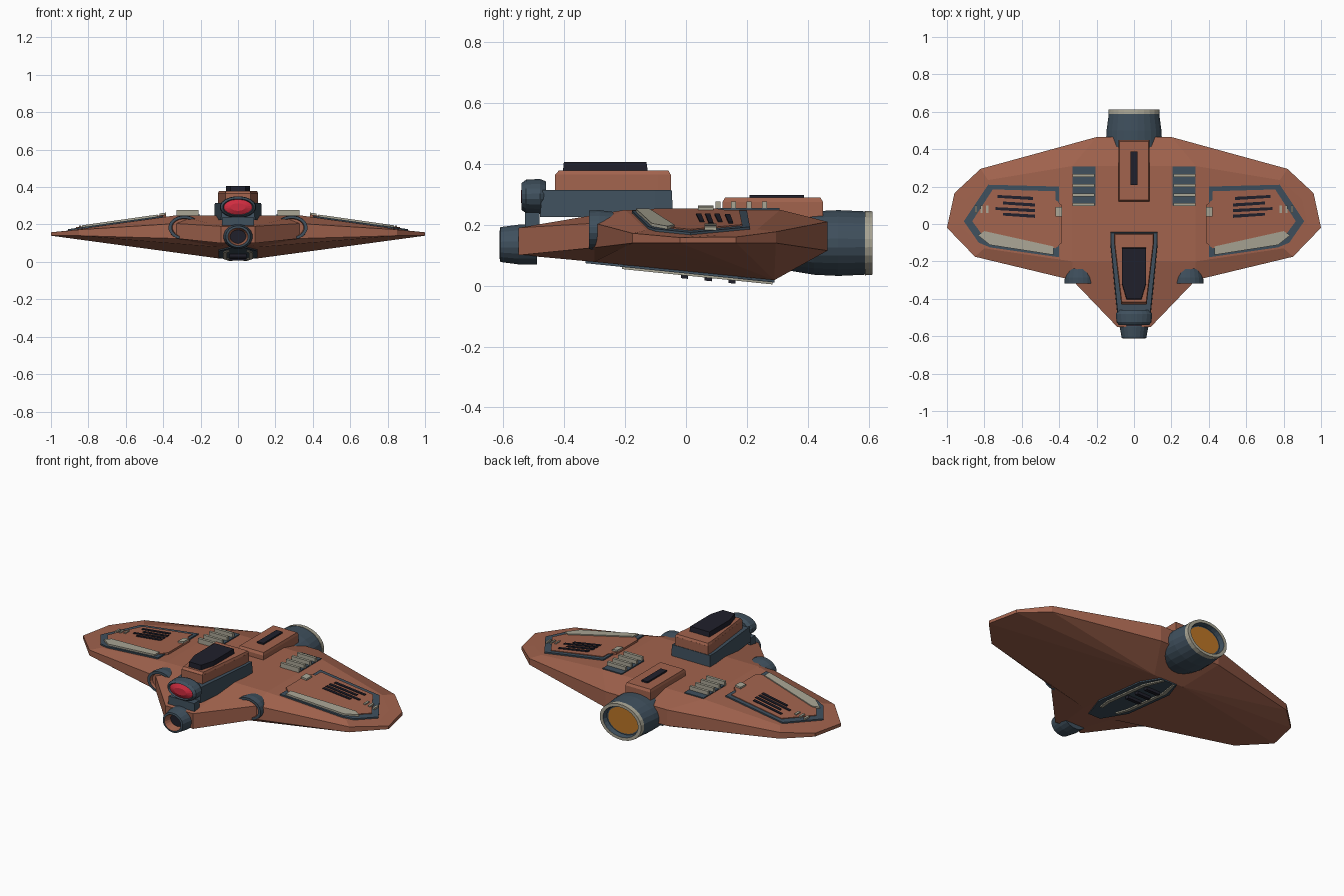
import bpy, bmesh, math

if "Cube" in bpy.data.objects:
    bpy.data.objects.remove(bpy.data.objects["Cube"], do_unlink=True)


def material(name, rgb):
    m = bpy.data.materials.new(name)
    m.use_nodes = True
    m.diffuse_color = (*rgb, 1)
    m.node_tree.nodes["Principled BSDF"].inputs["Base Color"].default_value = (*rgb, 1)
    return m


RUST = material("rust_brown", (0.36, 0.125, 0.075))
SLATE = material("slate_blue", (0.05, 0.08, 0.11))
PALE = material("pale_metal", (0.4, 0.38, 0.3))
BLACK = material("near_black", (0.014, 0.014, 0.024))
RED = material("lens_red", (0.62, 0.025, 0.05))
ORANGE = material("exhaust_orange", (0.5, 0.18, 0.02))


def make(name, verts, faces, mats, idx=None, mirror=False):
    bm = bmesh.new()
    vs = [bm.verts.new(v) for v in verts]
    for i, f in enumerate(faces):
        face = bm.faces.new([vs[j] for j in f])
        face.material_index = idx[i] if idx else 0
    bmesh.ops.recalc_face_normals(bm, faces=bm.faces)
    me = bpy.data.meshes.new(name)
    bm.to_mesh(me)
    bm.free()
    for m in mats:
        me.materials.append(m)
    ob = bpy.data.objects.new(name, me)
    bpy.context.collection.objects.link(ob)
    if mirror:
        mod = ob.modifiers.new("mirror", 'MIRROR')
        mod.use_clip = True
    return ob


def sym(pts):
    return pts + [(-x, y) for x, y in reversed(pts)]


def rect(x0, x1, y0, y1):
    return [(x0, y0), (x1, y0), (x1, y1), (x0, y1)]


def slab(name, pts, surf, low, high, mat, mirror=False, shrink=1.0):
    """Extruded outline that follows a height rule; shrink tapers its top."""
    n = len(pts)
    cx, cy = sum(p[0] for p in pts) / n, sum(p[1] for p in pts) / n
    top = [(cx + (x - cx) * shrink, cy + (y - cy) * shrink) for x, y in pts]
    verts = [(x, y, surf(x, y) + low) for x, y in pts]
    verts += [(x, y, surf(x, y) + high) for x, y in top]
    faces = [list(range(n)), list(range(n, 2 * n))]
    faces += [(i, (i + 1) % n, n + (i + 1) % n, n + i) for i in range(n)]
    return make(name, verts, faces, [mat], mirror=mirror)


def tube(name, x, z, rings, mats, idx, mirror=False, n=20):
    """Loft of ellipses (y, half width, half height); last idx colours the end cap."""
    verts, faces, fi = [], [list(range(n))], [0]
    for y, rx, rz in rings:
        for i in range(n):
            a = math.tau * (i + 0.5) / n
            verts.append((x + rx * math.cos(a), y, z + rz * math.sin(a)))
    for k in range(len(rings) - 1):
        for i in range(n):
            j = (i + 1) % n
            faces.append((k * n + i, k * n + j, (k + 1) * n + j, (k + 1) * n + i))
            fi.append(idx[k])
    faces.append(list(range((len(rings) - 1) * n, len(rings) * n)))
    fi.append(idx[-1])
    return make(name, verts, faces, mats, fi, mirror)


def wing(x, y):
    return 0.296 - 0.142 * x


def flat(x, y):
    return 0.0


def belly(x, y):
    return 0.047 - 0.102 * y


# Hull: rim band, raised deck and shallow keel, mirrored
outline = [(0.09, -0.55), (0.33, -0.3), (0.85, -0.175), (1, -0.02),
           (0.96, 0.165), (0.82, 0.295), (0.2, 0.465)]
upper = [0.19, 0.205, 0.172, 0.158, 0.16, 0.177, 0.21]
lower = [0.1, 0.125, 0.14, 0.14, 0.14, 0.14, 0.115]
deck = [(0.1, -0.2), (0.33, -0.2), (0.8, -0.13), (0.93, -0.01),
        (0.9, 0.13), (0.78, 0.235), (0.33, 0.31)]
verts = [(*p, z) for p, z in zip(outline, upper)]
verts += [(*p, z) for p, z in zip(outline, lower)]
verts += [(x, y, wing(max(x, 0.33), y)) for x, y in deck]
keel = [(0.05, -0.54, 0.1), (0.1, -0.3, 0.078), (0.1, 0.29, 0.018)]
verts += keel
K = 21
centre = len(verts)
verts += [(0, verts[i][1], verts[i][2]) for i in (0, 14, 20, 6, 13, 23, 22, 21)]
C = lambda i: centre + i
faces = []
for i in range(6):
    faces += [(i, i + 1, 8 + i, 7 + i), (i, 14 + i, 15 + i, i + 1)]
faces += [range(15, 21), (C(1), 14, 15, 20, C(2)), (C(0), 0, 14, C(1)),
          (C(2), 20, 6, C(3)), (C(3), 6, 13, C(4)), (C(4), 13, K + 2, C(5)),
          (C(5), K + 2, K + 1, C(6)), (C(6), K + 1, K, C(7)),
          (C(7), K, 7, 0, C(0)), (K, 7, 8, K + 1), (K + 1, 8, 9)]
faces += [(K + 1, 9, K + 2)] + [(K + 2, i, i + 1) for i in range(9, 13)]
make("hull", verts, [list(f) for f in faces], [RUST], mirror=True)

# Wing panels: slate border, brown centre, pale strip and vents
slab("wing_panel_border", [(0.4, 0.2), (0.78, 0.21), (0.91, 0.015), (0.83, -0.1),
     (0.77, -0.125), (0.4, -0.178)], wing, -0.01, 0.008, SLATE, True)
slab("wing_panel", [(0.385, 0.1), (0.42, 0.13), (0.42, 0.175), (0.755, 0.185),
     (0.865, 0.015), (0.81, -0.06), (0.42, -0.13), (0.385, -0.1)],
     wing, -0.01, 0.012, RUST, True)
slab("wing_strip", [(0.43, -0.12), (0.8, -0.038), (0.835, -0.06), (0.77, -0.112),
     (0.43, -0.165)], wing, 0, 0.018, PALE, True)
for i, (a, b, y) in enumerate([(0.54, 0.73, 0.14), (0.53, 0.7, 0.105),
                               (0.53, 0.74, 0.075), (0.53, 0.7, 0.045)]):
    slab(f"wing_vent_{i}", [(a, y - 0.012), (b, y), (b, y + 0.015), (a, y + 0.005)],
         wing, 0, 0.016, BLACK, True)
for i in range(3):
    x = 0.785 + 0.03 * i
    slab(f"wing_tick_{i}", rect(x - 0.006, x + 0.006, 0.06, 0.1),
         wing, 0, 0.018, PALE, True)
slab("wing_latch", rect(0.385, 0.42, 0.04, 0.09), wing, 0, 0.022, PALE, True)

# Deck grilles
slab("grille_base", rect(0.205, 0.33, 0.1, 0.308), flat, 0.235, 0.255, SLATE, True)
for i in range(4):
    y = 0.105 + 0.051 * i
    slab(f"grille_bar_{i}", rect(0.21, 0.33, y - 0.008, y + 0.008),
         flat, 0.24, 0.277, PALE, True)

# Command block with canopy
slab("cabin_base", sym([(0.09, -0.48), (0.128, -0.1), (0.128, -0.042)]),
     flat, 0.225, 0.314, SLATE, shrink=0.97)
slab("cabin_body", sym([(0.068, -0.43), (0.108, -0.09), (0.108, -0.05)]),
     flat, 0.31, 0.365, RUST)
slab("cabin_roof", sym([(0.068, -0.43), (0.108, -0.09), (0.108, -0.05)]),
     flat, 0.364, 0.378, RUST, shrink=0.95)
slab("canopy", sym([(0.04, -0.405), (0.065, -0.32), (0.065, -0.125)]),
     flat, 0.37, 0.406, BLACK, shrink=0.97)

# Front lens
tube("front_lens", 0, 0.293, [(-0.46, 0.085, 0.05), (-0.48, 0.098, 0.058),
     (-0.525, 0.095, 0.056), (-0.54, 0.082, 0.045), (-0.53, 0.076, 0.041),
     (-0.542, 0.04, 0.02)], [SLATE, RED], [0, 0, 0, 0, 1, 1])

# Nose thruster
tube("nose_thruster", 0, 0.135, [(-0.49, 0.08, 0.066), (-0.55, 0.078, 0.066),
     (-0.61, 0.066, 0.058), (-0.612, 0.054, 0.047), (-0.57, 0.042, 0.036)],
     [SLATE, RUST, BLACK], [0, 0, 0, 1, 2])
slab("nose_collar", rect(-0.088, 0.088, -0.53, -0.48), flat, 0.17, 0.24, SLATE,
     shrink=0.95)

# Side nacelles
tube("side_nacelle", 0.287, 0.183, [(-0.19, 0.035, 0.025), (-0.205, 0.058, 0.045),
     (-0.24, 0.074, 0.06), (-0.285, 0.084, 0.066), (-0.318, 0.085, 0.064),
     (-0.318, 0.068, 0.05), (-0.3, 0.064, 0.047)],
     [SLATE, RUST], [0, 0, 0, 0, 0, 1, 1], True)

# Main engine
tube("main_engine", 0, 0.14, [(0.33, 0.13, 0.09), (0.42, 0.152, 0.105),
     (0.5, 0.148, 0.109), (0.588, 0.136, 0.105), (0.588, 0.139, 0.107),
     (0.613, 0.136, 0.105), (0.613, 0.115, 0.088), (0.585, 0.108, 0.082),
     (0.585, 0.1, 0.076)], [SLATE, PALE, ORANGE], [0, 0, 0, 1, 1, 1, 0, 0, 2], n=24)

# Engine spine
slab("spine_block", rect(-0.082, 0.082, 0.12, 0.45), flat, 0.2, 0.275, RUST)
slab("spine_cap", rect(-0.082, 0.082, 0.12, 0.45), flat, 0.275, 0.289, RUST, shrink=0.95)
slab("spine_slot", rect(-0.02, 0.02, 0.208, 0.388), flat, 0.28, 0.298, BLACK)

# Belly panel with rails and cross pieces
slab("belly_panel", sym([(0.04, -0.33), (0.105, -0.17), (0.105, 0.17), (0.055, 0.29)]),
     belly, -0.007, 0.04, SLATE)
slab("belly_rail", [(0.045, -0.21), (0.062, -0.21), (0.08, -0.13), (0.08, 0.17),
     (0.045, 0.285), (0.03, 0.285), (0.06, 0.16), (0.06, -0.13)],
     belly, -0.014, 0.01, PALE, True)
for i in range(3):
    y = -0.005 + 0.078 * i
    slab(f"belly_cross_{i}", rect(-0.045, 0.045, y - 0.012, y + 0.012),
         belly, -0.024, 0.01, BLACK)
